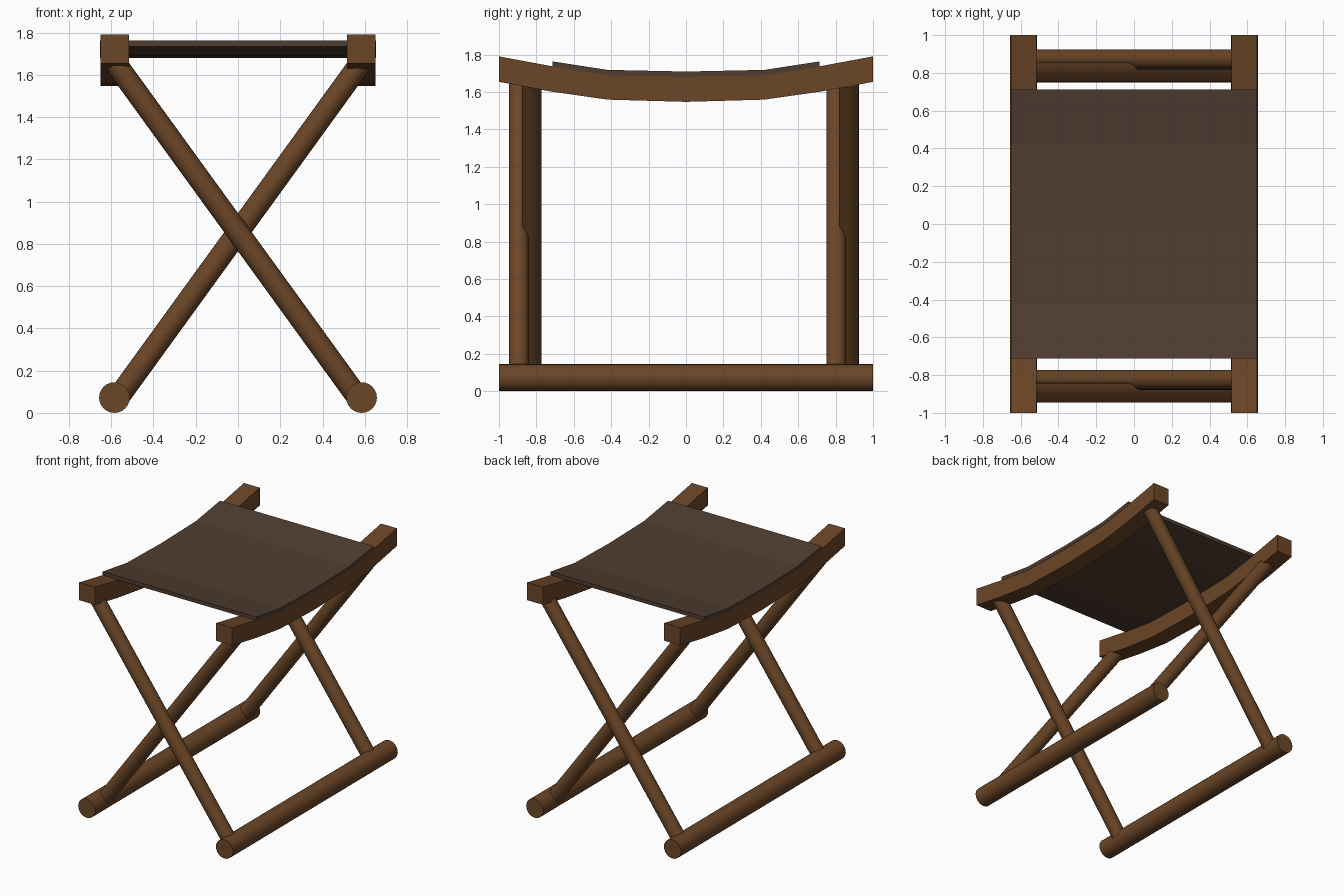
import bpy, bmesh
from mathutils import Vector

cube = bpy.data.objects.get("Cube")
if cube:
    bpy.data.objects.remove(cube, do_unlink=True)


def make_material(name, rgb):
    mat = bpy.data.materials.new(name)
    mat.use_nodes = True
    mat.diffuse_color = (*rgb, 1)
    mat.node_tree.nodes["Principled BSDF"].inputs["Base Color"].default_value = (*rgb, 1)
    return mat


wood = make_material("brown wood", (0.147, 0.061, 0.020))
cloth = make_material("dark brown canvas", (0.080, 0.048, 0.030))


def finish(obj, mat, angle):
    obj.data.materials.append(mat)
    bpy.ops.object.select_all(action="DESELECT")
    obj.select_set(True)
    bpy.context.view_layer.objects.active = obj
    bpy.ops.object.shade_smooth_by_angle(angle=angle)


def rod(name, start, end, radius):
    """Round bar between two points."""
    start, end = Vector(start), Vector(end)
    axis = end - start
    bpy.ops.mesh.primitive_cylinder_add(
        vertices=24, radius=radius, depth=axis.length, location=(start + end) / 2,
        rotation=axis.to_track_quat("Z", "Y").to_euler())
    obj = bpy.context.object
    obj.name = name
    finish(obj, wood, 0.6)


def curved_bar(name, half_profile, thickness, x0, x1, mat):
    """Sagging strip: (y, top z) points mirrored front to back, extruded along x."""
    top = [(-y, z) for y, z in half_profile] + [(y, z) for y, z in half_profile[-2::-1]]
    bm = bmesh.new()
    rings = []
    for y, z in top:
        rings.append([bm.verts.new(p) for p in (
            (x0, y, z), (x1, y, z), (x1, y, z - thickness), (x0, y, z - thickness))])
    for a, b in zip(rings, rings[1:]):
        for i in range(4):
            j = (i + 1) % 4
            bm.faces.new((a[i], a[j], b[j], b[i]))
    bm.faces.new(rings[0])
    bm.faces.new(rings[-1])
    bmesh.ops.recalc_face_normals(bm, faces=bm.faces)
    mesh = bpy.data.meshes.new(name)
    bm.to_mesh(mesh)
    bm.free()
    obj = bpy.data.objects.new(name, mesh)
    bpy.context.collection.objects.link(obj)
    finish(obj, mat, 0.05)


# Curved top rails and round floor bars
rail_profile = [(1, 1.79), (0.72, 1.738), (0.42, 1.695), (0, 1.683)]
for side, s in (("left", 1), ("right", -1)):
    curved_bar(side + "_seat_rail", rail_profile, 0.136, s * 0.515, s * 0.65, wood)
    rod(side + "_floor_bar", (s * 0.585, -1, 0.0725), (s * 0.585, 1, 0.0725), 0.0725)

# Crossed legs, the second of each pair set just behind the first
for end, y in (("front", -0.893), ("back", 0.803)):
    for side, s, offset in (("left", 1, 0), ("right", -1, 0.068)):
        rod(f"{end}_leg_to_{side}_bar", (s * 0.58, y + offset, 0.055),
            (s * -0.58, y + offset, 1.655), 0.053)

# Cloth seat draped over both rails
seat_profile = [(0.713, 1.763), (0.42, 1.718), (0, 1.709)]
curved_bar("canvas_seat", seat_profile, 0.029, -0.652, 0.652, cloth)
